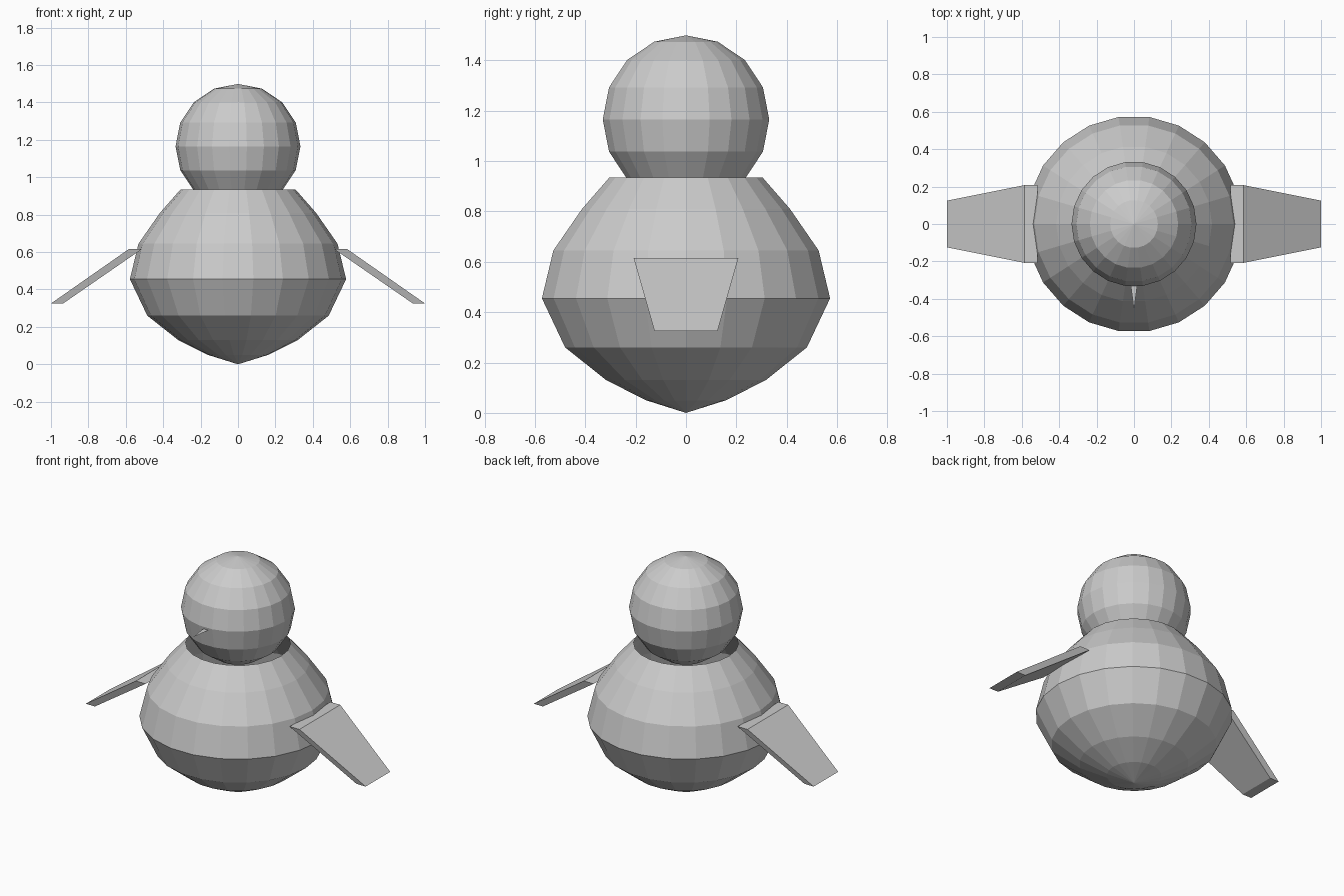
import bpy
import bmesh
from math import sin, cos, pi

if "Cube" in bpy.data.objects:
    bpy.data.objects.remove(bpy.data.objects["Cube"])

SIDES = 22


def make(name, verts, faces):
    mesh = bpy.data.meshes.new(name)
    mesh.from_pydata(verts, [], faces)
    bm = bmesh.new()
    bm.from_mesh(mesh)
    bmesh.ops.remove_doubles(bm, verts=bm.verts, dist=1e-5)
    bmesh.ops.recalc_face_normals(bm, faces=bm.faces)
    bm.to_mesh(mesh)
    bm.free()
    obj = bpy.data.objects.new(name, mesh)
    bpy.context.collection.objects.link(obj)
    return obj


def lathe(name, profile):
    """Spin (radius, z) points, bottom to top, around the z axis."""
    bm = bmesh.new()
    rings = []
    for r, z in profile:
        if r < 1e-4:
            rings.append([bm.verts.new((0, 0, z))] * SIDES)
        else:
            rings.append([bm.verts.new((r * cos(2 * pi * i / SIDES),
                                        r * sin(2 * pi * i / SIDES), z))
                          for i in range(SIDES)])
    for low, high in zip(rings, rings[1:]):
        for i in range(SIDES):
            j = (i + 1) % SIDES
            corners = [low[i], low[j], high[j], high[i]]
            bm.faces.new(list(dict.fromkeys(corners)))
    mesh = bpy.data.meshes.new(name)
    bm.to_mesh(mesh)
    bm.free()
    obj = bpy.data.objects.new(name, mesh)
    bpy.context.collection.objects.link(obj)
    return obj


# Body: pointed bowl below, dome above, open at the neck
lathe("body", [(0, 0), (0.16, 0.05), (0.32, 0.13), (0.485, 0.26), (0.578, 0.455),
               (0.532, 0.645), (0.417, 0.81), (0.307, 0.935)])

# Head: faceted ball sunk into the neck opening
R, HEAD_Z = 0.334, 1.165
lathe("head", [(R * sin(pi * k / 8), HEAD_Z - R * cos(pi * k / 8)) for k in range(9)])

# Wings: slanted tapering slabs, mirrored left and right
for name, s in (("right_wing", 1), ("left_wing", -1)):
    verts = []
    for inner, outer, z, half in ((0.515, 0.585, 0.615, 0.208), (0.935, 1.0, 0.325, 0.125)):
        verts += [(s * inner, -half, z), (s * outer, -half, z),
                  (s * outer, half, z), (s * inner, half, z)]
    make(name, verts, [(0, 1, 2, 3), (4, 5, 6, 7), (0, 1, 5, 4),
                       (1, 2, 6, 5), (2, 3, 7, 6), (3, 0, 4, 7)])

# Beak: thin flat horizontal spike
make("beak", [(-0.021, -0.30, 1.15), (0, -0.46, 1.15), (0.021, -0.30, 1.15)], [(0, 1, 2)])
